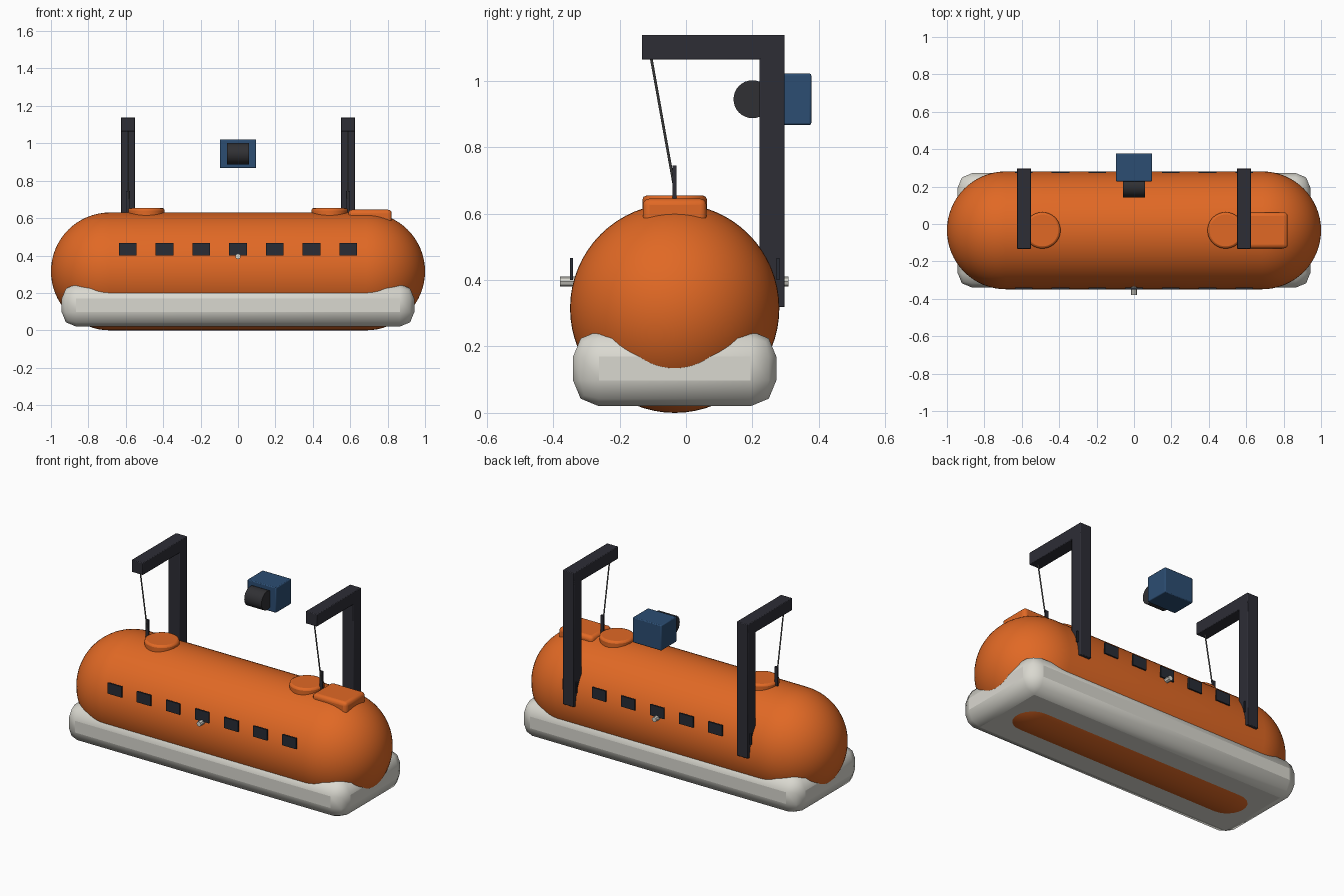
import bpy, bmesh, math
from mathutils import Matrix, Vector

old = bpy.data.objects.get("Cube")
if old:
    bpy.data.objects.remove(old, do_unlink=True)


def material(name, r, g, b):
    mat = bpy.data.materials.new(name)
    mat.use_nodes = True
    mat.diffuse_color = (r, g, b, 1)
    mat.node_tree.nodes["Principled BSDF"].inputs["Base Color"].default_value = (r, g, b, 1)
    return mat


ORANGE = material("safety orange", 0.75, 0.14, 0.018)
WHITE = material("off white", 0.70, 0.69, 0.63)
DARK = material("dark steel", 0.026, 0.026, 0.036)
GLASS = material("window glass", 0.021, 0.025, 0.035)
BLUE = material("winch blue", 0.025, 0.075, 0.17)
RUBBER = material("drum black", 0.03, 0.03, 0.034)
WIRE = material("wire grey", 0.13, 0.13, 0.13)

MID_Y = -0.034      # centre line of the boat
RADIUS = 0.315      # hull radius
CRANE_X = 0.588


def finish(name, bm, mat, bevel=0, segments=2):
    bmesh.ops.recalc_face_normals(bm, faces=bm.faces)
    mesh = bpy.data.meshes.new(name)
    bm.to_mesh(mesh)
    bm.free()
    mesh.materials.append(mat)
    obj = bpy.data.objects.new(name, mesh)
    bpy.context.collection.objects.link(obj)
    if bevel:
        mod = obj.modifiers.new("bevel", "BEVEL")
        mod.width, mod.segments = bevel, segments
        mod.limit_method = "ANGLE"
    bpy.ops.object.select_all(action="DESELECT")
    obj.select_set(True)
    bpy.context.view_layer.objects.active = obj
    bpy.ops.object.shade_smooth_by_angle(angle=math.radians(30))
    return obj


def box(name, mat, xs, ys, zs, bevel=0, segments=2):
    bm = bmesh.new()
    spans = (xs, ys, zs)
    centre = Vector([(a + b) / 2 for a, b in spans])
    size = [b - a for a, b in spans]
    bmesh.ops.create_cube(bm, size=1, matrix=Matrix.Translation(centre) @ Matrix.Diagonal((*size, 1)))
    return finish(name, bm, mat, bevel, segments)


def rod(name, mat, start, end, radius, sides=32, bevel=0):
    start, end = Vector(start), Vector(end)
    axis = end - start
    turn = axis.to_track_quat("Z", "Y").to_matrix().to_4x4()
    bm = bmesh.new()
    bmesh.ops.create_cone(bm, cap_ends=True, segments=sides, radius1=radius, radius2=radius,
                          depth=axis.length, matrix=Matrix.Translation((start + end) / 2) @ turn)
    return finish(name, bm, mat, bevel)


# Hull: capsule profile spun around the long axis
bm = bmesh.new()
steps = 16
profile = []
for side in (-1, 1):
    for i in range(steps + 1):
        a = math.pi / 2 * (i if side < 0 else steps - i) / steps
        profile.append(bm.verts.new((side * (1 - RADIUS + RADIUS * math.cos(a)), 0, RADIUS * math.sin(a))))
edges = [bm.edges.new(pair) for pair in zip(profile, profile[1:])]
bmesh.ops.spin(bm, geom=profile + edges, cent=(0, 0, 0), axis=(1, 0, 0), angle=math.tau, steps=64)
bmesh.ops.remove_doubles(bm, verts=bm.verts, dist=0.0005)
bmesh.ops.translate(bm, verts=bm.verts, vec=(0, MID_Y, RADIUS))
finish("hull", bm, ORANGE)

# Fender block around the keel
box("fender", WHITE, (-0.943, 0.943), (MID_Y - 0.306, MID_Y + 0.306), (0.02, 0.247), 0.078)

# Deck hatches and steering cabin
for name, x in (("right", -0.49), ("left", 0.49)):
    rod(name + "_hatch", ORANGE, (x, MID_Y, 0.60), (x, MID_Y, 0.654), 0.097, 48, 0.012)
box("cabin_top", ORANGE, (0.59, 0.822), (MID_Y - 0.096, MID_Y + 0.096), (0.52, 0.645), 0.02, 3)

# Window plates along both sides
for side_name, side in (("front", -1), ("back", 1)):
    y = MID_Y + side * 0.311
    for i in range(7):
        x = (i - 3) * 0.1965
        box(f"{side_name}_window_{i + 1}", GLASS, (x - 0.047, x + 0.047),
            (y - 0.0045, y + 0.0045), (0.4, 0.466))

# Side bollards on one through bar
rod("bollard_bar", WHITE, (0, MID_Y - 0.345, 0.395), (0, MID_Y + 0.342, 0.395), 0.015, 8)

# Launching cranes, with hooks and falls
for name, s in (("right", -1), ("left", 1)):
    x = s * CRANE_X
    xs = (x - 0.038, x + 0.038)
    box(name + "_crane_post", DARK, xs, (0.221, 0.297), (0.318, 1.095), 0.004)
    box(name + "_crane_arm", DARK, xs, (-0.133, 0.297), (1.063, 1.138), 0.004)
    box(name + "_lifting_hook", DARK, (x - 0.01, x + 0.01), (MID_Y - 0.006, MID_Y + 0.006), (0.6, 0.745))
    rod(name + "_cable", WIRE, (x, -0.107, 1.08), (x, -0.037, 0.69), 0.004, 8)

# Winch housing and drum
box("winch_housing", BLUE, (-0.097, 0.097), (0.228, 0.377), (0.867, 1.021), 0.005)
rod("winch_drum", RUBBER, (-0.058, 0.2, 0.944), (0.058, 0.2, 0.944), 0.057)
